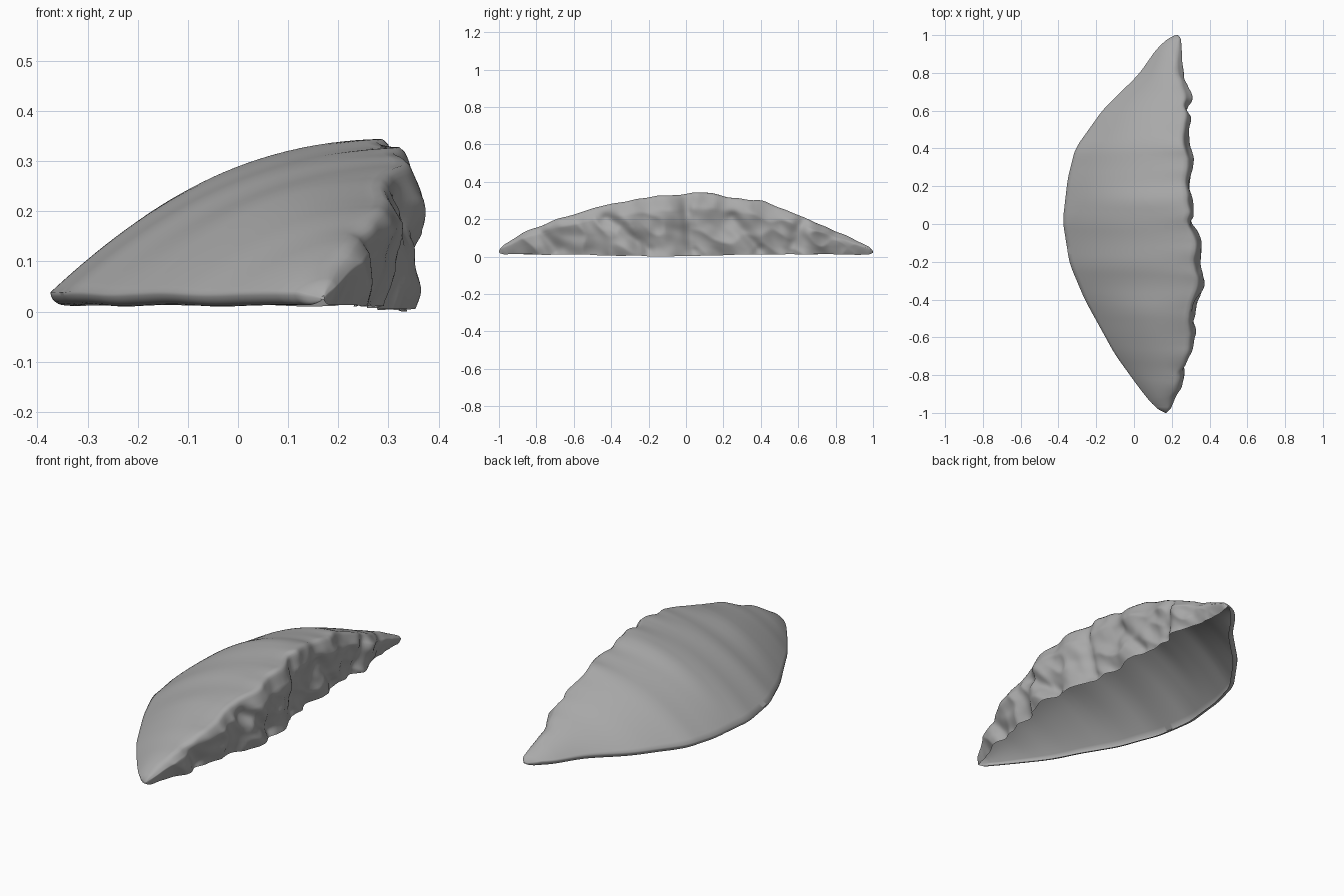
import bpy
import bmesh
from math import sin, cos, pi, exp
from mathutils import Vector, noise
from mathutils.geometry import intersect_point_line

cube = bpy.data.objects.get("Cube")
if cube:
    bpy.data.objects.remove(cube)

# Outline of the rock along its length: (y, value)
BACK_EDGE = [(-1, .155), (-.97, .11), (-.87, .03), (-.69, -.10), (-.4, -.26), (-.21, -.34),
             (.015, -.376), (.24, -.35), (.4, -.31), (.61, -.16), (.79, .025), (.94, .13), (1, .205)]
CLIFF_EDGE = [(-1, .185), (-.9, .23), (-.78, .28), (-.63, .3), (-.46, .31), (-.32, .37),
              (-.21, .34), (-.08, .345), (0, .315), (.19, .29), (.32, .305), (.5, .28),
              (.67, .3), (.79, .25), (1, .25)]
CREST = [(-1, .055), (-.87, .135), (-.71, .2), (-.46, .277), (-.22, .325), (.02, .345),
         (.13, .354), (.19, .332), (.42, .302), (.61, .228), (.8, .142), (.92, .09), (1, .05)]
# Slanting clefts in the broken face: (y, z) from top to bottom
CLEFTS = [((-.8, .18), (-.7, .04)), ((-.42, .22), (-.2, .04)), ((0, .35), (.03, .05)),
          ((.25, .22), (.38, .05)), ((.62, .2), (.56, .04))]


def sample(curve, y):
    for (a, u), (b, v) in zip(curve, curve[1:]):
        if y <= b:
            return u + (v - u) * (y - a) / (b - a)
    return curve[-1][1]


def soft(curve, y):
    """Sample with the corners rounded off."""
    w = min(.035, 1 - abs(y))
    return sum(sample(curve, y + w * k / 2) for k in range(-2, 3)) / 5


def crag(y, z):
    """Chunky relief of the broken face, with clefts."""
    p = Vector((1.7, y + z * .3, z * .9))
    depth = 0
    for start, finish in CLEFTS:
        spot = Vector((y, z))
        foot, t = intersect_point_line(spot, Vector(start), Vector(finish))
        nearest = Vector(start).lerp(Vector(finish), min(1, max(0, t)))
        depth += .026 * exp(-((spot - nearest).length / .035) ** 2)
    return (.004 - depth + noise.noise(p * 5) * .022
            + (.25 - abs(noise.noise(p * 8))) * .03 + noise.noise(p * 18) * .007)


ROWS, NOSE, ROOF, CLIFF = 240, 6, 30, 32


def section(y):
    left, right, top = (soft(c, y) for c in (BACK_EDGE, CLIFF_EDGE, CREST))
    base = .02 + .004 * noise.noise(Vector((y * 6, 3, 0)))
    fade = min(1, (1 - abs(y)) * 5)
    # Round the two pointed ends
    end = max(0, 1 - (1 - abs(y)) / .03)
    tip = max(.25, (1 - end * end) ** .5)
    middle = (left + right) / 2
    left, right = middle + (left - middle) * tip, middle + (right - middle) * tip
    height = (top - base) * tip
    base += (top - base - height) * .4
    top = base + height
    width = right - left
    # Rounded lower lip
    lip, nose = min(.03, width * .3), min(.026, height * .5)
    pts = []
    for i in range(NOSE):
        a = i / NOSE * pi / 2
        pts.append((left + lip * (1 - sin(a)), base + nose * (1 - cos(a))))
    # Smooth roof, ending at a ragged brow
    brow = right - min(.03, width * .2)
    ragged = fade * crag(y, top) * .7
    jag = fade * .009 * noise.noise(Vector((y * 11, 5, 0)))
    for i in range(ROOF):
        t = i / ROOF
        z = base + nose + (top - base - nose) * (1 - (1 - t) ** 2.05) + jag * t ** 6
        z += fade * t * .005 * noise.noise(Vector((t * 2, y * 3, 0)))
        pts.append((left + (brow - left) * t + ragged * t ** 8, z))
    top += jag
    # Craggy cliff, fullest near the brow
    mid_drop = max(0, 1 - abs(y + .15) * 2)
    foot = base - .012 * mid_drop + fade * .005 * noise.noise(Vector((y * 9, 0, 7)))
    for i in range(CLIFF + 1):
        s = i / CLIFF
        z = top + (foot - top) * s
        bulge = min(1, s / .25) ** .5 - 1.3 * max(0, s - .3) ** 1.3
        relief = min(1, s * 4)
        x = brow + (right - brow) * bulge + ragged * (1 - relief) + fade * crag(y, z) * relief
        pts.append((x, z))
    return [Vector((x, y, z)) for x, z in pts]


# Hollow shell lofted through the sections, open underneath
bm = bmesh.new()
loops = [[bm.verts.new(p) for p in section(-sin(pi / 2 * (1 - 2 * i / ROWS)))]
         for i in range(ROWS + 1)]
for a, b in zip(loops, loops[1:]):
    for j in range(len(a) - 1):
        bm.faces.new((a[j], a[j + 1], b[j + 1], b[j]))
bm.faces.new(loops[0])
bm.faces.new(loops[-1][::-1])
bmesh.ops.recalc_face_normals(bm, faces=bm.faces)
crown = max(bm.faces, key=lambda f: f.calc_center_median().z)
if crown.normal.z < 0:
    bmesh.ops.reverse_faces(bm, faces=bm.faces)

# Sit on the ground, centred
for axis in range(3):
    low = min(v.co[axis] for v in bm.verts)
    high = max(v.co[axis] for v in bm.verts)
    shift = low if axis == 2 else (low + high) / 2
    for v in bm.verts:
        v.co[axis] -= shift

mesh = bpy.data.meshes.new("rock_shell")
bm.to_mesh(mesh)
bm.free()
rock = bpy.data.objects.new("rock_shell", mesh)
bpy.context.collection.objects.link(rock)

# Plain stone grey
stone = bpy.data.materials.new("stone_grey")
stone.use_nodes = True
grey = (.4, .4, .4, 1)
stone.diffuse_color = grey
stone.node_tree.nodes["Principled BSDF"].inputs["Base Color"].default_value = grey
mesh.materials.append(stone)

bpy.ops.object.select_all(action='DESELECT')
rock.select_set(True)
bpy.context.view_layer.objects.active = rock
bpy.ops.object.shade_smooth_by_angle(angle=1.0)
